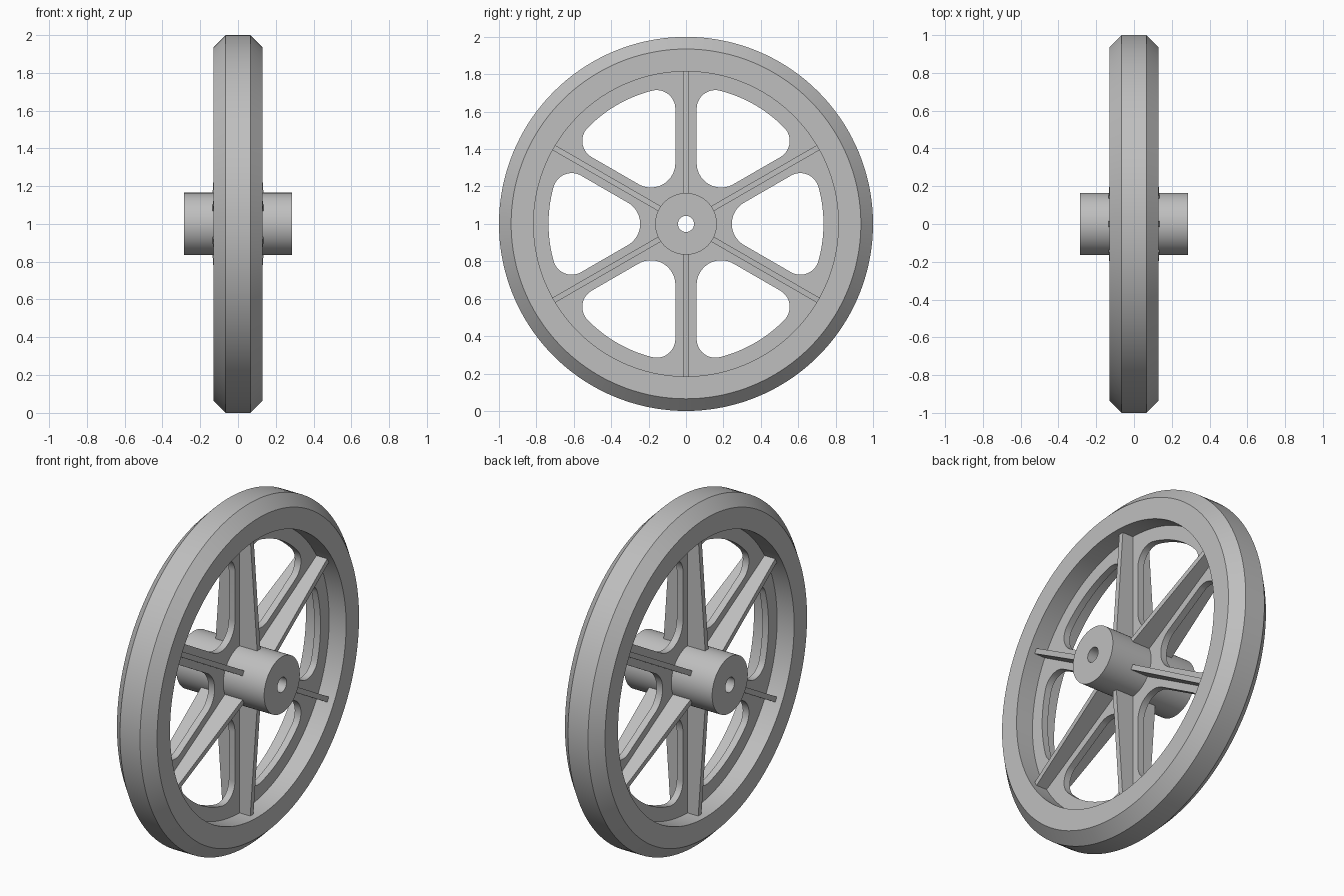
import bpy, bmesh
from math import sin, cos, asin, pi, radians
from mathutils import Matrix, Vector

cube = bpy.data.objects.get("Cube")
if cube:
    bpy.data.objects.remove(cube, do_unlink=True)

SEGMENTS = 144
SPOKES = 6
CENTRE = Vector((0, 0, 1))
RIM_INNER, HUB_R, BORE_R = 0.815, 0.165, 0.043
WEB_HALF = 0.02

grey = bpy.data.materials.new("plain grey")
grey.use_nodes = True
grey.diffuse_color = (0.52, 0.52, 0.52, 1)
grey.node_tree.nodes["Principled BSDF"].inputs["Base Color"].default_value = grey.diffuse_color


def finish(obj):
    """Give a part its material and smooth its round faces."""
    obj.data.materials.append(grey)
    bpy.ops.object.select_all(action='DESELECT')
    obj.select_set(True)
    bpy.context.view_layer.objects.active = obj
    bpy.ops.object.shade_smooth_by_angle(angle=radians(30))


def mesh_object(name, bm):
    bmesh.ops.recalc_face_normals(bm, faces=bm.faces)
    mesh = bpy.data.meshes.new(name)
    bm.to_mesh(mesh)
    bm.free()
    obj = bpy.data.objects.new(name, mesh)
    obj.location = CENTRE
    bpy.context.collection.objects.link(obj)
    finish(obj)
    return obj


def lathe(name, profile):
    """Turn a closed (x, radius) profile around the x axis."""
    bm = bmesh.new()
    rings = []
    for i in range(SEGMENTS):
        a = 2 * pi * i / SEGMENTS
        rings.append([bm.verts.new((x, r * cos(a), r * sin(a))) for x, r in profile])
    for i, ring in enumerate(rings):
        after = rings[(i + 1) % SEGMENTS]
        for j in range(len(profile)):
            k = (j + 1) % len(profile)
            bm.faces.new((ring[j], ring[k], after[k], after[j]))
    return mesh_object(name, bm)


def arc(centre, radius, start, end, steps):
    return [(centre[0] + radius * cos(start + (end - start) * i / steps),
             centre[1] + radius * sin(start + (end - start) * i / steps))
            for i in range(steps + 1)]


def window_outline():
    """Rounded opening between two spokes, symmetric about angle zero."""
    spoke, outer, inner_fillet, outer_fillet = 0.057, 0.735, 0.131, 0.1
    half = pi / SPOKES
    reach = outer - outer_fillet
    b = half - asin((spoke + outer_fillet) / reach)
    side = half + pi / 2
    upper = arc(((spoke + inner_fillet) / sin(half), 0), inner_fillet, pi, side, 10)
    upper += arc((reach * cos(b), reach * sin(b)), outer_fillet, side, b, 14)
    upper += arc((0, 0), outer, b, 0, 12)[1:]
    return upper + [(x, -y) for x, y in reversed(upper[1:-1])]


# Rim with chamfered outer corners
lathe("rim", [(-0.13, RIM_INNER), (-0.13, 0.935), (-0.065, 1), (0.065, 1),
              (0.13, 0.935), (0.13, RIM_INNER)])

# Hub with a through bore
lathe("hub", [(-0.285, BORE_R), (-0.285, HUB_R), (0.285, HUB_R), (0.285, BORE_R)])

# Thin web plate with six windows
curve = bpy.data.curves.new("web_plate", 'CURVE')
curve.dimensions = '2D'
curve.fill_mode = 'BOTH'
curve.extrude = WEB_HALF
outlines = [arc((0, 0), r, 0, 2 * pi, SEGMENTS)[:-1] for r in (RIM_INNER + 0.01, HUB_R - 0.03)]
window = window_outline()
for i in range(SPOKES):
    a = 2 * pi * i / SPOKES
    outlines.append([(x * cos(a) - y * sin(a), x * sin(a) + y * cos(a)) for x, y in window])
for outline in outlines:
    spline = curve.splines.new('POLY')
    spline.points.add(len(outline) - 1)
    for point, (x, y) in zip(spline.points, outline):
        point.co = (x, y, 0, 1)
    spline.use_cyclic_u = True
web = bpy.data.objects.new("web_plate", curve)
web.location = CENTRE
web.rotation_euler = (pi / 2, 0, pi / 2)
bpy.context.collection.objects.link(web)
bpy.ops.object.select_all(action='DESELECT')
web.select_set(True)
bpy.context.view_layer.objects.active = web
bpy.ops.object.convert(target='MESH')
finish(bpy.context.view_layer.objects.active)

# Tapered ribs along the spokes, deeper at the hub
for i in range(SPOKES):
    bm = bmesh.new()
    bmesh.ops.create_cube(bm, size=2)
    for v in bm.verts:
        at_rim = v.co.z > 0
        v.co = (v.co.x * (0.089 if at_rim else 0.136), v.co.y * 0.015,
                RIM_INNER + 0.01 if at_rim else HUB_R - 0.02)
    bm.transform(Matrix.Rotation(2 * pi * i / SPOKES, 4, 'X'))
    mesh_object(f"spoke_rib_{i + 1}", bm)
